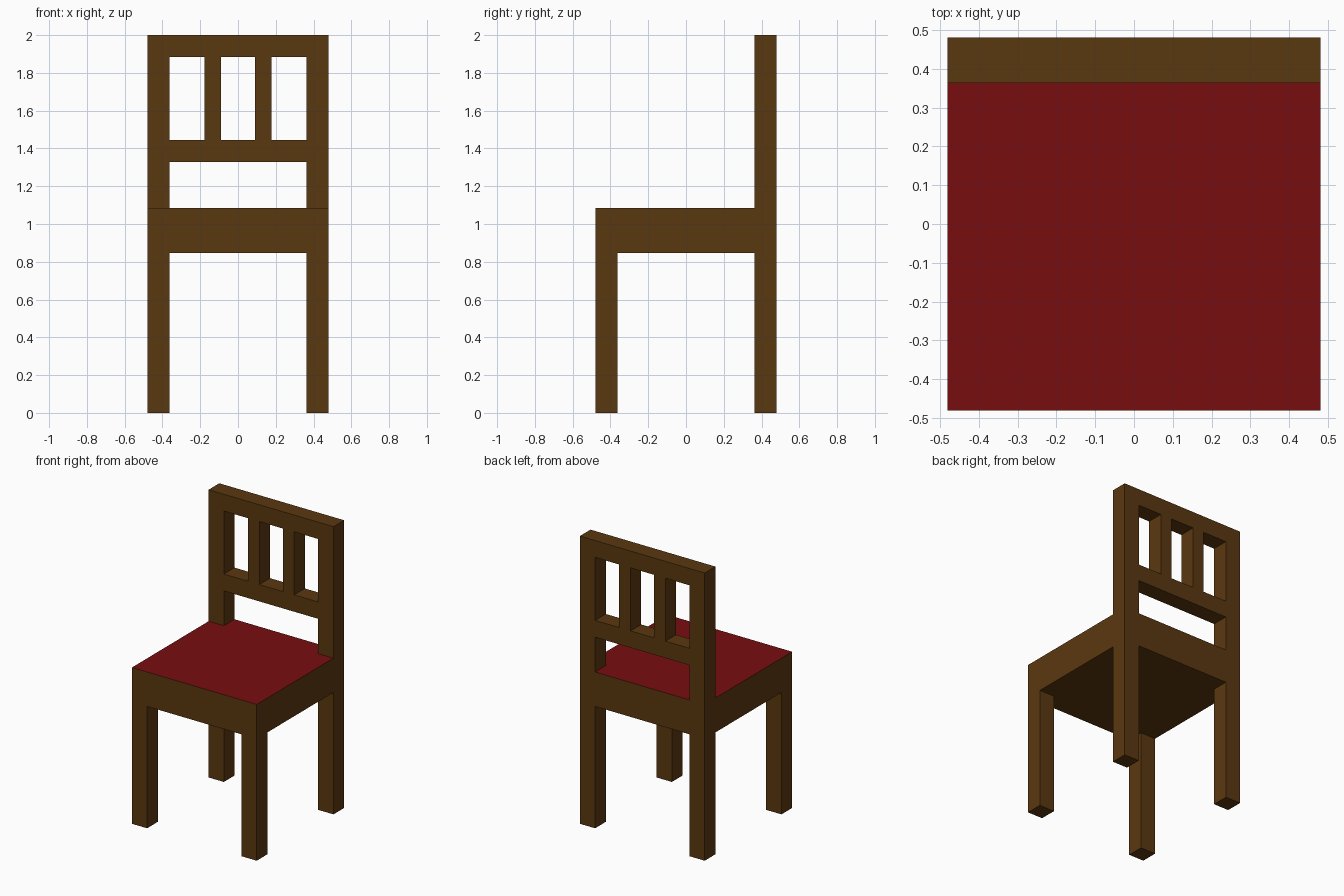
import bpy, bmesh

if "Cube" in bpy.data.objects:
    bpy.data.objects.remove(bpy.data.objects["Cube"])


def material(name, rgb):
    m = bpy.data.materials.new(name)
    m.diffuse_color = (*rgb, 1)
    m.use_nodes = True
    m.node_tree.nodes["Principled BSDF"].inputs["Base Color"].default_value = m.diffuse_color
    return m


WOOD = material("brown_wood", (0.102, 0.040, 0.005))
RED = material("red_seat", (0.188, 0.004, 0.005))

H, I = 0.48, 0.363            # outer half width, inner edge of legs
SEAT_LOW, SEAT_TOP = 0.847, 1.086


def prism(name, outline, z0, z1, top=None):
    """Extrude a flat xy outline from z0 to z1, optionally colouring its top."""
    bm = bmesh.new()
    base = bm.faces.new([bm.verts.new((x, y, z0)) for x, y in outline])
    out = bmesh.ops.extrude_face_region(bm, geom=[base], use_keep_orig=True)
    for v in out["geom"]:
        if isinstance(v, bmesh.types.BMVert):
            v.co.z = z1
    bmesh.ops.recalc_face_normals(bm, faces=bm.faces)
    if top:
        for f in bm.faces:
            if f.normal.z > 0.9:
                f.material_index = 1
    mesh = bpy.data.meshes.new(name)
    bm.to_mesh(mesh)
    bm.free()
    mesh.materials.append(WOOD)
    if top:
        mesh.materials.append(top)
    ob = bpy.data.objects.new(name, mesh)
    bpy.context.collection.objects.link(ob)
    return ob


def box(name, x0, x1, y0, y1, z0, z1):
    return prism(name, [(x0, y0), (x1, y0), (x1, y1), (x0, y1)], z0, z1)


# Seat block, notched at the back to fit between the posts
prism("seat", [(-H, -H), (H, -H), (H, I), (I, I), (I, H), (-I, H), (-I, I), (-H, I)],
      SEAT_LOW, SEAT_TOP, RED)

# Legs, back posts and backrest slats, one of each per side
for side, s in (("left", -1), ("right", 1)):
    x0, x1 = sorted((s * I, s * H))
    box(f"front_leg_{side}", x0, x1, -H, -I, 0, SEAT_LOW)
    box(f"back_post_{side}", x0, x1, I, H, 0, 2)
    x0, x1 = sorted((s * 0.09, s * 0.178))
    box(f"back_slat_{side}", x0, x1, I, H, 1.445, 1.883)

# Backrest rails
box("lower_rail", -I, I, I, H, 1.328, 1.445)
box("top_rail", -I, I, I, H, 1.883, 2)
